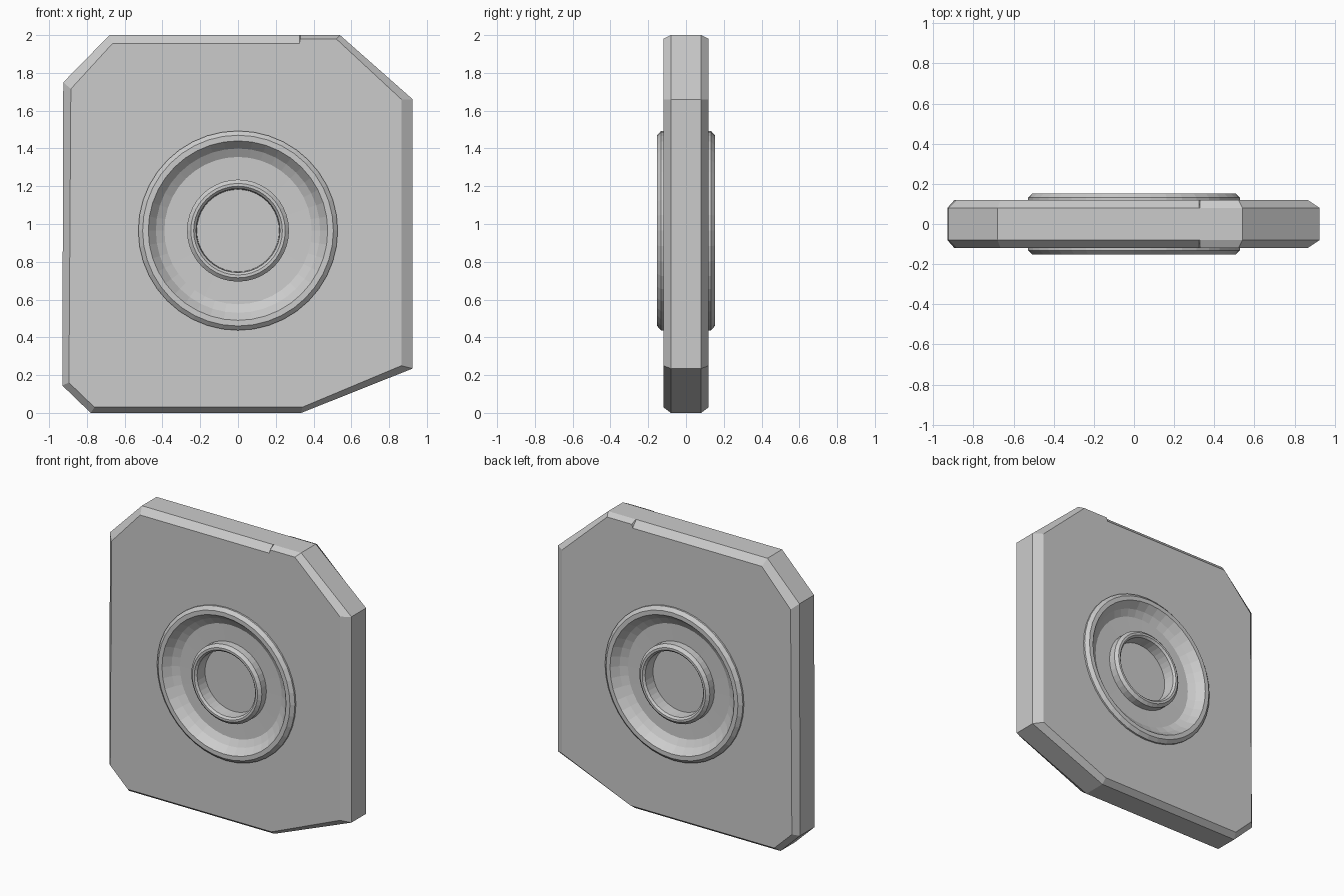
import bpy, bmesh, math

if "Cube" in bpy.data.objects:
    bpy.data.objects.remove(bpy.data.objects["Cube"])

CZ = 0.965      # height of the dial centre
SEG = 40        # sides of the round parts
R = 0.528       # radius of the opening in the plate


def make_object(name, bm):
    bmesh.ops.remove_doubles(bm, verts=bm.verts[:], dist=0.0005)
    bmesh.ops.recalc_face_normals(bm, faces=bm.faces[:])
    mesh = bpy.data.meshes.new(name)
    bm.to_mesh(mesh)
    bm.free()
    ob = bpy.data.objects.new(name, mesh)
    bpy.context.collection.objects.link(ob)
    return ob


def circle(bm, r, y):
    return [bm.verts.new((r * math.cos(2 * math.pi * i / SEG), y,
                          CZ + r * math.sin(2 * math.pi * i / SEG))) for i in range(SEG)]


def bridge(bm, a, b):
    n = len(a)
    for i in range(n):
        j = (i + 1) % n
        bm.faces.new((a[i], a[j], b[j], b[i]))


def lathe(name, profile, cap=False):
    # Turned part, repeated on front and back
    bm = bmesh.new()
    for side in (-1, 1):
        rings = [circle(bm, r, side * y) for r, y in profile]
        for a, b in zip(rings, rings[1:]):
            bridge(bm, a, b)
        if cap:
            bm.faces.new(rings[-1])
    return make_object(name, bm)


# Plate: clipped rectangle with uneven chamfers, open in the middle
outer = [(-0.68, 2.0), (0.325, 2.0), (0.33, 2.0), (0.54, 2.0), (0.925, 1.66),
         (0.925, 0.235), (0.335, 0.0), (-0.78, 0.0), (-0.93, 0.145), (-0.925, 1.75)]
inner = [(-0.665, 1.955), (0.325, 1.955), (0.33, 1.98), (0.52, 1.98), (0.865, 1.66),
         (0.865, 0.25), (0.34, 0.03), (-0.76, 0.03), (-0.895, 0.16), (-0.885, 1.715)]
bm = bmesh.new()
rims = []
for side in (-1, 1):
    rim = [bm.verts.new((x, side * 0.08, z)) for x, z in outer]
    face = [bm.verts.new((x, side * 0.12, z)) for x, z in inner]
    bridge(bm, rim, face)
    rims.append(rim)
    hole = circle(bm, R, side * 0.12)
    edges = [bm.edges.get((face[i - 1], face[i])) for i in range(len(face))]
    edges += [bm.edges.new((hole[i - 1], hole[i])) for i in range(SEG)]
    bmesh.ops.triangle_fill(bm, use_beauty=True, use_dissolve=False, edges=edges,
                            normal=(0, side, 0))
bridge(bm, rims[0], rims[1])
make_object("plate", bm)

# Raised outer ring running down into the dished floor
lathe("dished_ring", [(R, 0.12), (R, 0.132), (0.505, 0.153), (0.475, 0.153),
                      (0.435, 0.105), (0.39, 0.078), (0.27, 0.075)])

# Central hub with a rounded lip and a blind recess
lathe("hub", [(0.27, 0.075), (0.27, 0.125), (0.25, 0.143), (0.235, 0.143),
              (0.222, 0.13), (0.218, 0.05)], cap=True)
